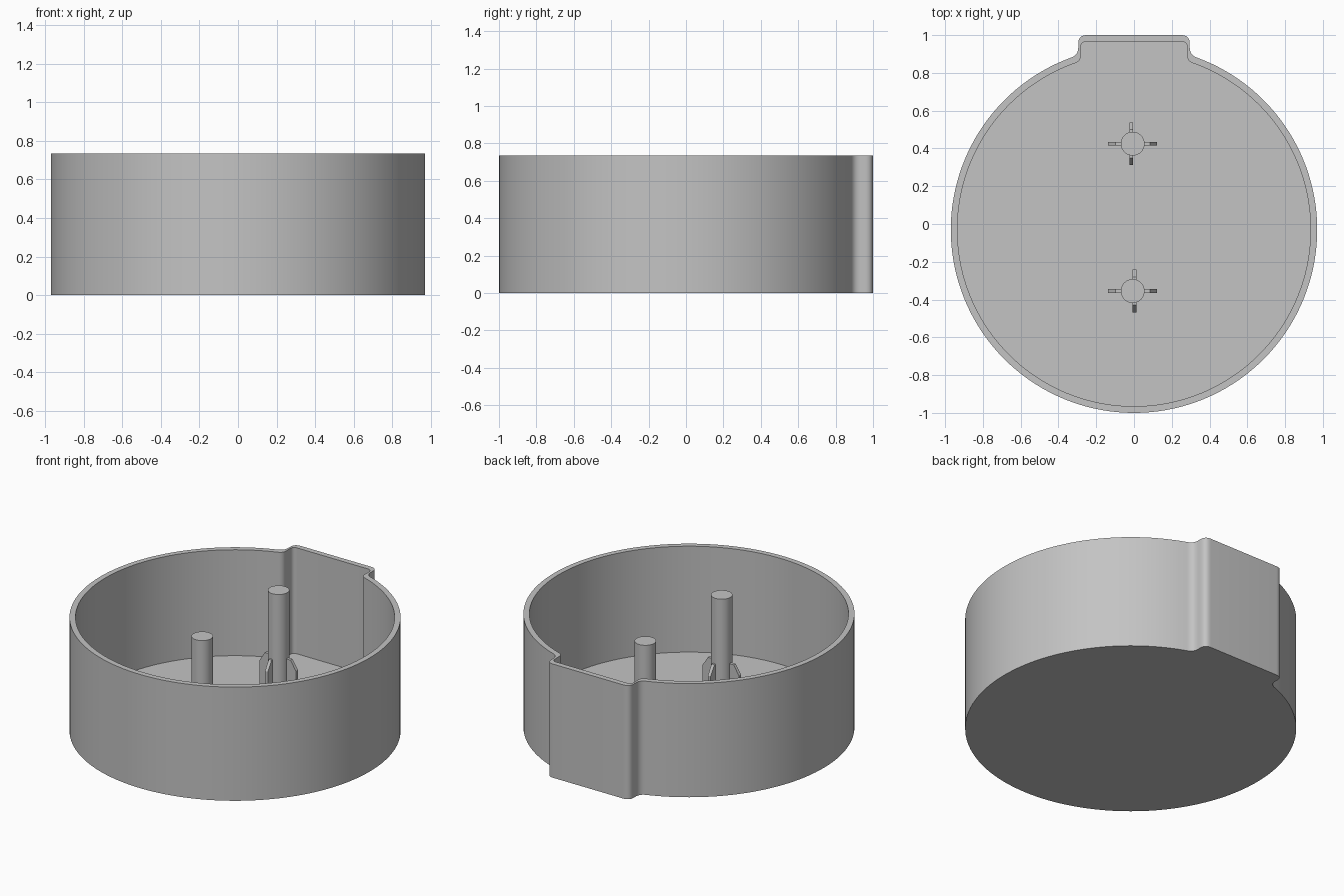
import bpy, bmesh, math
from mathutils import Vector

if "Cube" in bpy.data.objects:
    bpy.data.objects.remove(bpy.data.objects["Cube"], do_unlink=True)

HEIGHT, FLOOR, CENTRE_Y = 0.735, 0.05, -0.03

grey = bpy.data.materials.new("plain grey")
grey.use_nodes = True
colour = (0.55, 0.55, 0.55, 1)
grey.diffuse_color = colour
grey.node_tree.nodes["Principled BSDF"].inputs["Base Color"].default_value = colour


def finish(name, bm):
    bmesh.ops.recalc_face_normals(bm, faces=bm.faces)
    mesh = bpy.data.meshes.new(name)
    bm.to_mesh(mesh)
    bm.free()
    mesh.materials.append(grey)
    obj = bpy.data.objects.new(name, mesh)
    bpy.context.collection.objects.link(obj)
    bpy.ops.object.select_all(action='DESELECT')
    obj.select_set(True)
    bpy.context.view_layer.objects.active = obj
    bpy.ops.object.shade_smooth_by_angle(angle=math.radians(30))
    return obj


def bend(start, corner, end, steps=8):
    """Rounded corner between two points."""
    a, b, c = Vector(start), Vector(corner), Vector(end)
    return [a.lerp(b, i / steps).lerp(b.lerp(c, i / steps), i / steps)
            for i in range(steps + 1)]


def outline(radius, half_width, top, flare, rounding):
    """Closed circle outline with a rounded tab at the back."""
    def circle_y(x):
        return CENTRE_Y + math.sqrt(radius ** 2 - x ** 2)
    join = half_width + flare
    end = math.acos(-(circle_y(join) - CENTRE_Y) / radius)
    steps = 64
    half = [Vector((radius * math.sin(end * i / steps),
                    CENTRE_Y - radius * math.cos(end * i / steps)))
            for i in range(steps)]
    neck = circle_y(half_width)
    half += bend((join, circle_y(join)), (half_width, neck), (half_width, neck + flare))
    half += bend((half_width, top - rounding), (half_width, top),
                 (half_width - rounding, top))
    return half + [Vector((-p.x, p.y)) for p in reversed(half[1:])]


# Open tub: outer wall, rim, inner wall and floor
bm = bmesh.new()
outer = outline(0.97, 0.295, 1.0, 0.04, 0.045)
inner = outline(0.935, 0.282, 0.965, 0.03, 0.03)
rings = [[bm.verts.new((p.x, p.y, z)) for p in loop]
         for loop, z in ((outer, 0), (outer, HEIGHT), (inner, HEIGHT), (inner, FLOOR))]
count = len(outer)
for low, high in zip(rings, rings[1:]):
    for i in range(count):
        j = (i + 1) % count
        bm.faces.new((low[i], low[j], high[j], high[i]))
bm.faces.new(rings[0])
bm.faces.new(rings[-1])
finish("tub", bm)


def post(name, x, y):
    bm = bmesh.new()
    bmesh.ops.create_cone(bm, cap_ends=True, segments=48, radius1=0.063, radius2=0.063,
                          depth=HEIGHT - FLOOR)
    bmesh.ops.translate(bm, verts=bm.verts, vec=(x, y, (HEIGHT + FLOOR) / 2))
    finish(name, bm)


def fin(name, x, y, turn, reach):
    """Upright rib with a chamfered outer top corner."""
    bm = bmesh.new()
    profile = [(0.03, FLOOR - 0.01), (reach, FLOOR - 0.01), (reach, 0.25),
               (reach - 0.038, 0.31), (0.03, 0.31)]
    face = bm.faces.new([bm.verts.new((r, -0.01, z)) for r, z in profile])
    made = bmesh.ops.extrude_face_region(bm, geom=[face])["geom"]
    bmesh.ops.translate(bm, vec=(0, 0.02, 0),
                        verts=[g for g in made if isinstance(g, bmesh.types.BMVert)])
    obj = finish(name, bm)
    obj.location = (x, y, 0)
    obj.rotation_euler.z = turn


# Two posts, each braced by four fins
for place, y, shift in (("back", 0.425, -0.015), ("front", -0.355, 0.003)):
    post(place + "_post", -0.007, y)
    for k, side in enumerate(("left", "rear", "right", "near")):
        along_y = k % 2 == 1
        fin(f"{place}_post_{side}_fin", shift if along_y else -0.007, y,
            k * math.pi / 2, 0.113 if along_y else 0.13)
